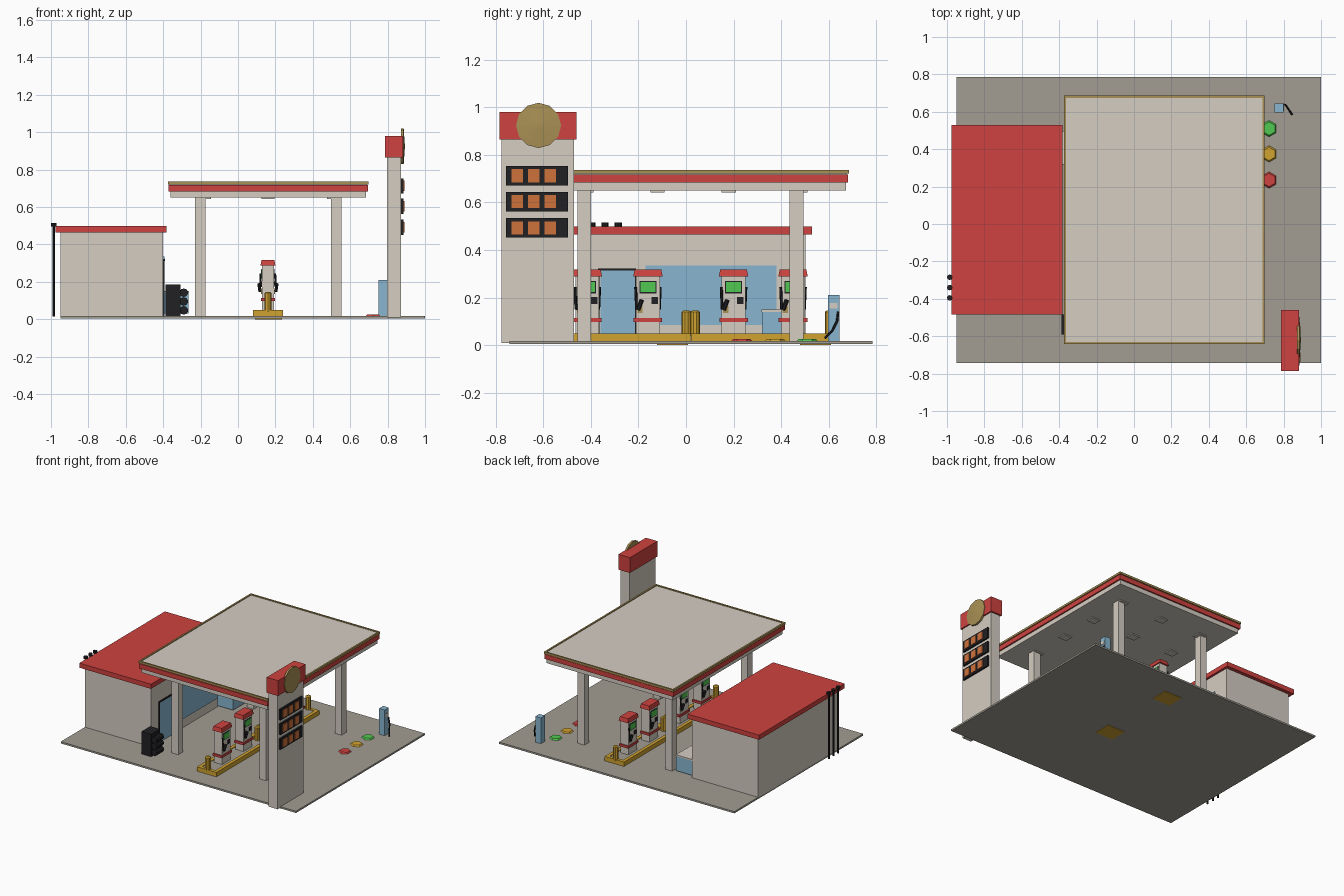
import bpy, bmesh, math
from mathutils import Vector

if "Cube" in bpy.data.objects:
    bpy.data.objects.remove(bpy.data.objects["Cube"])


def mat(name, r, g, b):
    m = bpy.data.materials.new(name)
    m.diffuse_color = (r, g, b, 1)
    m.use_nodes = True
    m.node_tree.nodes["Principled BSDF"].inputs["Base Color"].default_value = m.diffuse_color
    return m


CREAM = mat("cream", .66, .61, .54)
CONCRETE = mat("concrete", .36, .34, .29)
RED = mat("red", .62, .055, .05)
GOLD = mat("gold", .40, .28, .09)
YELLOW = mat("yellow", .64, .37, .03)
BLUE = mat("glass blue", .25, .47, .64)
BLACK = mat("black", .015, .015, .018)
ORANGE = mat("orange", .62, .17, .045)
GREEN = mat("green", .08, .58, .08)


def finish(bm, name, m):
    bmesh.ops.recalc_face_normals(bm, faces=bm.faces)
    me = bpy.data.meshes.new(name)
    bm.to_mesh(me)
    bm.free()
    me.materials.append(m)
    ob = bpy.data.objects.new(name, me)
    bpy.context.collection.objects.link(ob)
    return ob


def box(name, m, x0, x1, y0, y1, z0, z1):
    bm = bmesh.new()
    bmesh.ops.create_cube(bm, size=1)
    for v in bm.verts:
        v.co = Vector((x1 if v.co.x > 0 else x0, y1 if v.co.y > 0 else y0, z1 if v.co.z > 0 else z0))
    return finish(bm, name, m)


def rod(name, m, a, b, r, sides=8, r2=None):
    # cylinder or cone between two points
    a, b = Vector(a), Vector(b)
    bm = bmesh.new()
    bmesh.ops.create_cone(bm, cap_ends=True, segments=sides, radius1=r,
                          radius2=r if r2 is None else r2, depth=(b - a).length)
    rot = Vector((0, 0, 1)).rotation_difference(b - a)
    for v in bm.verts:
        v.co = rot @ v.co + (a + b) / 2
    return finish(bm, name, m)


def frame(name, m, x0, x1, y0, y1, z0, z1, w):
    # four bars around a rectangle
    box(name + "_left", m, x0, x0 + w, y0, y1, z0, z1)
    box(name + "_right", m, x1 - w, x1, y0, y1, z0, z1)
    box(name + "_front", m, x0 + w, x1 - w, y0, y0 + w, z0, z1)
    box(name + "_back", m, x0 + w, x1 - w, y1 - w, y1, z0, z1)


# forecourt slab
box("forecourt", CONCRETE, -.95, 1, -.742, .785, .004, .017)

# shop with roof, window and door
box("shop_walls", CREAM, -.95, -.40, -.457, .503, .015, .467)
box("shop_roof", RED, -.977, -.383, -.483, .53, .465, .50)
box("shop_window", BLUE, -.402, -.394, -.17, .38, .085, .335)
box("shop_door", BLUE, -.402, -.394, -.36, -.215, .017, .315)
box("door_lintel", BLACK, -.402, -.391, -.37, -.21, .313, .322)
for y in (-.37, -.215):
    box("door_jamb", BLACK, -.402, -.392, y, y + .007, .017, .315)

# vent pipes behind the shop
for y in (-.285, -.34, -.395):
    rod("vent_pipe", BLACK, (-.985, y, .015), (-.985, y, .5), .007)
    rod("vent_cap", BLACK, (-.985, y, .497), (-.985, y, .515), .015)

# ice box and tyre rack beside the shop
box("ice_box", BLUE, -.395, -.265, .32, .495, .03, .14)
box("ice_box_lid", CREAM, -.397, -.263, .318, .497, .14, .15)
box("tyre_rack", BLACK, -.388, -.308, -.59, -.485, .017, .185)
for z in (.048, .095, .142):
    rod("rack_tyre", BLACK, (-.29, -.58, z), (-.29, -.495, z), .023, 10)

# canopy in layers, ceiling lights and columns
box("canopy_base", CREAM, -.36, .685, -.63, .672, .65, .685)
box("canopy_band", RED, -.372, .695, -.642, .682, .683, .718)
box("canopy_top", CREAM, -.365, .688, -.633, .675, .715, .731)
frame("canopy_trim", GOLD, -.375, .698, -.642, .686, .722, .737, .012)
for x in (-.18, .16, .51):
    for y in (-.42, -.12, .18, .48):
        box("ceiling_light", CREAM, x - .035, x + .035, y - .03, y + .03, .643, .652)
for x in (-.203, .525):
    for y in (-.428, .465):
        box("canopy_column", CREAM, x - .028, x + .028, y - .029, y + .029, .005, .652)

# pump islands with kerbs and guard posts
for y0, y1 in ((-.60, .018), (.022, .62)):
    box("island", CONCRETE, .10, .22, y0 + .01, y1 - .01, .015, .045)
    frame("island_kerb", YELLOW, .08, .24, y0, y1, .012, .05, .025)
    box("island_footing", YELLOW, .09, .235, y1 - .14, y1 - .01, 0, .012)
    for y in (y0 + .016, y1 - .016):
        rod("guard_post", YELLOW, (.16, y, .04), (.16, y, .14), .02, 10)
        rod("guard_post_top", YELLOW, (.16, y, .14), (.16, y, .146), .02, 10, .012)

# fuel pumps, same on both sides
for y in (-.415, -.16, .20, .45):
    box("pump_body", CREAM, .128, .192, y - .05, y + .05, .04, .29)
    box("pump_base_band", RED, .122, .198, y - .06, y + .06, .097, .114)
    top = box("pump_top", RED, .120, .200, y - .062, y + .062, .288, .318)
    for v in top.data.vertices:
        if v.co.z > .3:
            v.co.x += .006 if v.co.x < .16 else -.006
            v.co.y += .006 if v.co.y < y else -.006
    for s in (-1, 1):
        def side(name, m, d, ya, yb, za, zb):
            xs = sorted((.16 + s * .030, .16 + s * (.032 + d)))
            ys = sorted((y + s * ya, y + s * yb))
            box(name, m, xs[0], xs[1], ys[0], ys[1], za, zb)
        side("pump_screen_frame", BLACK, .002, -.036, .036, .218, .270)
        side("pump_screen", GREEN, .004, -.032, .032, .224, .265)
        side("pump_keypad", BLACK, .004, .015, .042, .173, .202)
        side("nozzle_holder", GOLD, .006, -.044, -.022, .135, .165)
        x = .16 + s * .043
        rod("nozzle", BLACK, (x, y - s * .042, .148), (x + s * .006, y - s * .026, .19), .009, 6)
        rod("hose", BLACK, (x, y - s * .048, .15), (x - s * .004, y - s * .052, .245), .006, 6)

# price sign tower
box("sign_tower", CREAM, .797, .872, -.775, -.472, .01, .87)
box("sign_head", RED, .787, .882, -.785, -.46, .865, .98)
rod("sign_disc", GOLD, (.872, -.62, .924), (.886, -.62, .924), .095, 12)
rod("sign_disc_dome", GOLD, (.886, -.62, .924), (.892, -.62, .924), .095, 12, .01)
for z in (.713, .604, .493):
    box("price_panel", BLACK, .870, .884, -.757, -.497, z - .041, z + .041)
    for y in (-.71, -.64, -.57):
        box("price_digit", ORANGE, .882, .889, y - .024, y + .024, z - .028, z + .028)

# air and water unit with hose
box("air_unit", BLUE, .752, .798, .597, .645, .015, .21)
box("air_unit_panel", CREAM, .795, .801, .604, .638, .155, .178)
path = [(.80, .64, .14), (.812, .635, .10), (.825, .615, .06), (.845, .585, .03)]
for a, b in zip(path, path[1:]):
    rod("air_hose", BLACK, a, b, .005, 6)

# coloured tank covers
for y, m in ((.235, RED), (.375, YELLOW), (.51, GREEN)):
    rod("tank_cover", m, (.722, y, .015), (.722, y, .026), .046, 6, .036)
